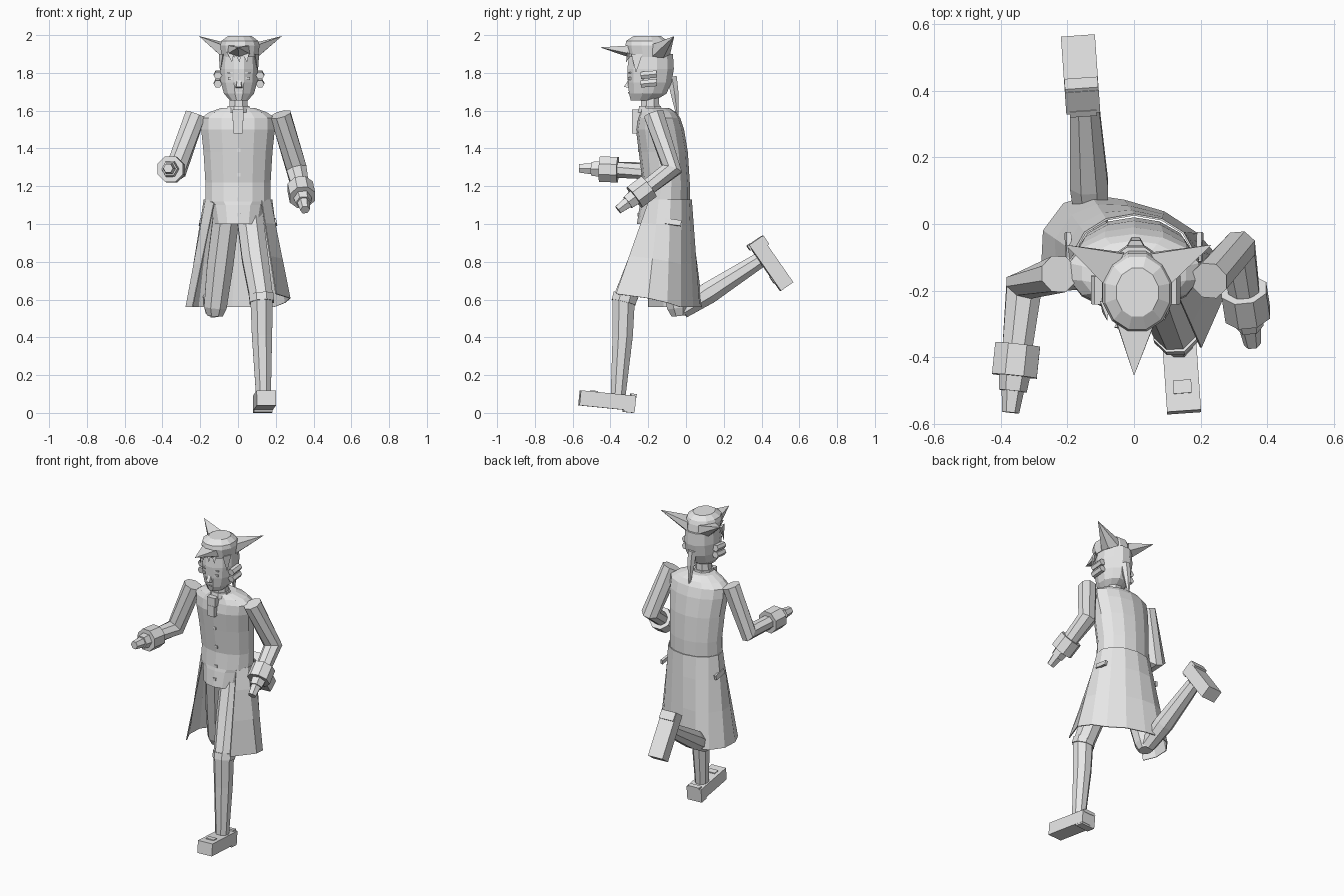
import bpy
import bmesh
from math import cos, sin, pi, radians
from mathutils import Vector, Matrix, Euler

default_cube = bpy.data.objects.get("Cube")
if default_cube:
    bpy.data.objects.remove(default_cube)

grey = bpy.data.materials.new("plain grey")
grey.use_nodes = True
colour = (.8, .8, .8, 1)
grey.diffuse_color = colour
grey.node_tree.nodes["Principled BSDF"].inputs["Base Color"].default_value = colour


def finish(name, bm):
    """Turn a bmesh into a flat shaded object."""
    bmesh.ops.recalc_face_normals(bm, faces=bm.faces)
    mesh = bpy.data.meshes.new(name)
    bm.to_mesh(mesh)
    bm.free()
    mesh.materials.append(grey)
    obj = bpy.data.objects.new(name, mesh)
    bpy.context.scene.collection.objects.link(obj)
    return obj


def loft(name, rings, closed=True):
    """Skin a list of point rings; closed rings are capped."""
    bm = bmesh.new()
    rows = [[bm.verts.new(p) for p in ring] for ring in rings]
    count = len(rows[0])
    for low, high in zip(rows, rows[1:]):
        for i in range(count if closed else count - 1):
            j = (i + 1) % count
            bm.faces.new((low[i], low[j], high[j], high[i]))
    if closed:
        bm.faces.new(rows[0])
        bm.faces.new(rows[-1])
    return finish(name, bm)


def stack(name, levels, sides=12, x=0):
    """Loft upright ellipses given as (z, front y, back y, half width)."""
    rings = []
    for z, front, back, half in levels:
        mid, depth = (front + back) / 2, (back - front) / 2
        angles = [2 * pi * (i + .5) / sides for i in range(sides)]
        rings.append([(x + half * cos(a), mid + depth * sin(a), z) for a in angles])
    return loft(name, rings)


def tube(name, points, radii, sides=8):
    """Loft a round limb along a path, mitred at its bends."""
    points = [Vector(p) for p in points]
    last = len(points) - 1
    rings = []
    for i, (point, radius) in enumerate(zip(points, radii)):
        before = (point - points[i - 1]).normalized() if i else Vector()
        after = (points[i + 1] - point).normalized() if i < last else Vector()
        along = (before + after).normalized()
        u = along.cross(Vector((1, 0, 0))).normalized()
        v = along.cross(u)
        angles = [2 * pi * (k + .5) / sides for k in range(sides)]
        rings.append([point + radius * (cos(a) * u + sin(a) * v) for a in angles])
    return loft(name, rings)


def hull(name, points):
    bm = bmesh.new()
    for p in points:
        bm.verts.new(p)
    bmesh.ops.convex_hull(bm, input=bm.verts)
    return finish(name, bm)


def box(name, centre, size, frame=Matrix()):
    bm = bmesh.new()
    local = Matrix.Translation(centre) @ Matrix.Diagonal((*size, 1))
    bmesh.ops.create_cube(bm, size=1, matrix=frame @ local)
    return finish(name, bm)


# Coat body with the waistcoat showing below it
stack("coat_body", [
    (1.0, -.26, -.03, .13), (1.1, -.245, -.01, .15), (1.12, -.24, .02, .175),
    (1.22, -.23, .02, .177), (1.38, -.25, .01, .187), (1.5, -.265, -.01, .2),
    (1.56, -.255, -.03, .2), (1.59, -.245, -.05, .16), (1.615, -.24, -.09, .09)], 14)

# Swinging coat skirt, open at the front
hem = [(-.24, -.2), (-.275, -.12), (-.27, -.02), (-.21, .06), (-.13, .085), (-.03, .07),
       (.09, .035), (.19, -.03), (.25, -.1), (.275, -.2), (.2, -.37)]
steps = len(hem) - 1
skirt_rows = []
for t in (0, .25, .6, 1):
    row = []
    for i, (x, y) in enumerate(hem):
        a = radians(227 - 274 * i / steps)
        waist = Vector((.18 * cos(a), -.1 + .128 * sin(a), 1.13))
        hem_z = .56 + .07 * max(0, i - steps + 3) / 3
        row.append(waist.lerp(Vector((x, y, hem_z)), t))
    skirt_rows.append(row)
skirt = loft("coat_skirt", skirt_rows, closed=False)
solid = skirt.modifiers.new("cloth thickness", "SOLIDIFY")
solid.thickness = .006
solid.offset = 0

# Pocket flaps, buttons and cravat
for side, word in ((-1, "right"), (1, "left")):
    tilt = Matrix.Translation((side * .197, -.07, 1.01)) @ Euler((-.15, side * -.17, 0)).to_matrix().to_4x4()
    box(word + "_pocket_flap", (0, 0, 0), (.015, .09, .03), tilt)
for z, y in ((1.05, -.25), (1.13, -.236), (1.26, -.232), (1.39, -.248)):
    box("coat_button", (.005, y, z), (.018, .014, .018))
tube("neck", [(.003, -.19, 1.57), (.003, -.19, 1.69)], (.055, .05))
tube("neck_cloth", [(.003, -.19, 1.59), (.003, -.19, 1.625)], (.07, .062))
box("cravat_knot", (0, -.26, 1.575), (.06, .05, .06))
box("cravat_tail", (0, -.272, 1.515), (.05, .03, .07))

# Head and face
stack("head", [
    (1.655, -.295, -.16, .05), (1.69, -.305, -.1, .082), (1.75, -.312, -.072, .1),
    (1.82, -.315, -.06, .105), (1.9, -.305, -.065, .1)], 12, .005)
hull("nose", [(-.005, -.305, 1.765), (.015, -.305, 1.765), (-.015, -.3, 1.72),
              (.025, -.3, 1.72), (-.008, -.328, 1.726), (.018, -.328, 1.726)])
for side in (-1, 1):
    eye_turn = Matrix.Translation((.005 + side * .045, -.3, 1.77)) @ Matrix.Rotation(side * .27, 4, "Z")
    box("eye", (0, 0, 0), (.024, .009, .014), eye_turn)
    box("eyebrow", (0, 0, .03), (.03, .009, .008), eye_turn)
    for z in (1.79, 1.745):
        x = .005 + side * .112
        tube("side_curl", [(x, -.24, z - .004), (x, -.155, z + .004)], (.022, .022), 6)
    hull("sideburn", [(.005 + side * .085, -.29, 1.9), (.005 + side * .107, -.23, 1.9),
                      (.005 + side * .08, -.24, 1.9), (.005 + side * .1, -.265, 1.8)])
box("mouth", (.005, -.303, 1.695), (.03, .009, .006))
for x in (-.04, 0, .04):
    hull("fringe_lock", [(x - .02, -.31, 1.91), (x + .02, -.31, 1.91),
                         (x, -.28, 1.91), (x + .008, -.318, 1.855)])
tube("ponytail", [(.005, -.075, 1.78), (.005, -.06, 1.69), (.005, -.045, 1.57)],
     (.03, .024, .006), 6)

# Three pointed hat
stack("hat_crown", [
    (1.885, -.315, -.075, .1), (1.945, -.325, -.085, .108),
    (1.97, -.32, -.095, .1), (1.995, -.28, -.13, .065)], 12, .01)
hull("hat_front_point", [(0, -.455, 1.935), (-.05, -.3, 1.945), (.06, -.3, 1.945),
                         (-.055, -.29, 1.9), (.065, -.29, 1.9), (.005, -.31, 1.885)])
for side, word in ((-1, "right"), (1, "left")):
    hull("hat_" + word + "_point", [
        (.013 + side * .22, -.062, 1.995), (.01 + side * .04, -.09, 1.95),
        (.01 + side * .04, -.085, 1.895), (.01 + side * .1, -.18, 1.95),
        (.01 + side * .095, -.18, 1.885), (.01 + side * .09, -.12, 1.88)])

# Arms: sleeve, cuff and hand
arms = {
    "left": [(.225, -.17, 1.58), (.31, -.075, 1.29), (.355, -.36, 1.075)],
    "right": [(-.225, -.15, 1.58), (-.33, -.185, 1.28), (-.37, -.565, 1.295)],
}
for word, (shoulder, elbow, finger) in arms.items():
    start, tip = Vector(elbow), Vector(finger)
    along = (tip - start).normalized()
    wrist = tip - along * .12
    tube(word + "_sleeve", [shoulder, elbow, wrist], (.058, .058, .045))
    tube(word + "_cuff", [wrist - along * .085, wrist + along * .01], (.073, .073))
    tube(word + "_palm", [wrist, wrist + along * .055], (.048, .042), 6)
    tube(word + "_fingers", [wrist + along * .05, tip], (.034, .026), 6)

# Legs
tube("left_thigh", [(.06, -.14, 1.06), (.09, -.23, .82), (.125, -.325, .6)], (.075, .075, .066))
tube("left_breeches_band", [(.123, -.32, .625), (.126, -.33, .585)], (.07, .07))
tube("left_stocking", [(.125, -.33, .6), (.127, -.335, .41), (.135, -.36, .08)], (.064, .058, .042))
tube("right_thigh", [(-.06, -.14, 1.06), (-.095, -.08, .78), (-.12, -.04, .56), (-.122, -.035, .515)],
     (.075, .075, .065, .045))
tube("right_stocking", [(-.125, -.02, .545), (-.135, .12, .635), (-.15, .385, .805)],
     (.05, .062, .045))


def shoe(word, place, turn):
    frame = Matrix.Translation(place) @ Euler(turn).to_matrix().to_4x4()
    box(word + "_shoe", (0, 0, 0), (.102, .295, .08), frame)
    box(word + "_heel", (0, .118, -.044), (.1, .055, .014), frame)
    box(word + "_shoe_buckle", (0, -.075, .041), (.055, .04, .009), frame)
    box(word + "_shoe_tongue", (0, .135, .04), (.08, .03, .02), frame)


shoe("left", (.14, -.417, .065), (-.1, 0, .07))
shoe("right", (-.16, .448, .79), (2.18, 0, .07))
